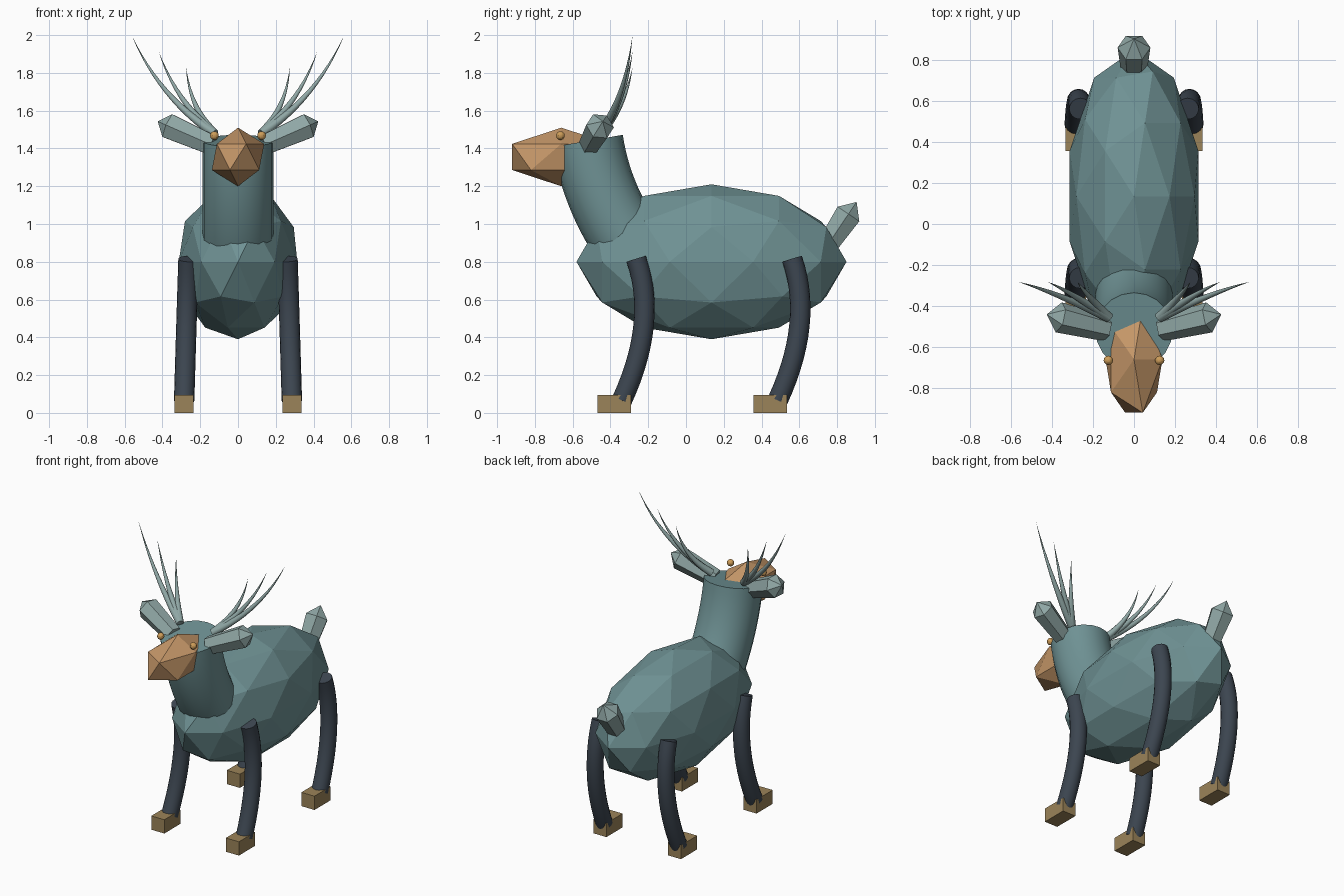
import bpy, bmesh, math
from mathutils import Vector

if "Cube" in bpy.data.objects:
    bpy.data.objects.remove(bpy.data.objects["Cube"])


def material(name, rgb):
    m = bpy.data.materials.new(name)
    m.diffuse_color = (*rgb, 1)
    m.use_nodes = True
    m.node_tree.nodes["Principled BSDF"].inputs["Base Color"].default_value = m.diffuse_color
    return m


TEAL = material("teal", (0.16, 0.29, 0.30))
PALE = material("pale_teal", (0.28, 0.39, 0.38))
DARK = material("dark_slate", (0.045, 0.06, 0.08))
TAN = material("tan", (0.56, 0.31, 0.14))
HOOF = material("hoof_brown", (0.33, 0.23, 0.10))
GOLD = material("gold", (0.62, 0.34, 0.10))


def finish(ob, name, mat, smooth=False):
    ob.name = ob.data.name = name
    ob.data.materials.append(mat)
    if smooth:
        bpy.ops.object.select_all(action='DESELECT')
        ob.select_set(True)
        bpy.context.view_layer.objects.active = ob
        bpy.ops.object.shade_smooth_by_angle(angle=math.radians(40))
    return ob


def ico(name, loc, size, level, mat):
    bpy.ops.mesh.primitive_ico_sphere_add(subdivisions=level, radius=1, location=loc)
    ob = bpy.context.object
    ob.scale = size
    return finish(ob, name, mat)


def bend(a, b, c, n):
    """Points on a quadratic curve from a to c, pulled towards b."""
    a, b, c = Vector(a), Vector(b), Vector(c)
    return [a * (1 - t) ** 2 + b * 2 * t * (1 - t) + c * t * t
            for t in (i / n for i in range(n + 1))]


def tube(name, path, radii, sides, ref, mat, smooth=True):
    """Sweep a polygon along a path; a zero radius makes a point."""
    bm = bmesh.new()
    rings = []
    last = len(path) - 1
    for i, (p, r) in enumerate(zip(path, radii)):
        t = (path[min(i + 1, last)] - path[max(i - 1, 0)]).normalized()
        u = (Vector(ref) - t * t.dot(Vector(ref))).normalized()
        v = t.cross(u)
        rings.append([bm.verts.new(p + r * (u * math.cos(a) + v * math.sin(a)))
                      for a in (k * math.tau / sides for k in range(sides))])
    for lo, hi in zip(rings, rings[1:]):
        for k in range(sides):
            j = (k + 1) % sides
            bm.faces.new((lo[k], lo[j], hi[j], hi[k]))
    for ring, r in ((rings[0], radii[0]), (rings[-1], radii[-1])):
        if r > 0:
            bm.faces.new(ring)
    bmesh.ops.remove_doubles(bm, verts=bm.verts, dist=1e-5)
    bmesh.ops.recalc_face_normals(bm, faces=bm.faces)
    me = bpy.data.meshes.new(name)
    bm.to_mesh(me)
    bm.free()
    ob = bpy.data.objects.new(name, me)
    bpy.context.collection.objects.link(ob)
    return finish(ob, name, mat, smooth)


# Body and head: faceted icospheres
ico("body", (0, 0.135, 0.80), (0.33, 0.715, 0.41), 2, TEAL)
ico("head", (0, -0.66, 1.355), (0.155, 0.306, 0.155), 1, TAN)

# Neck
path = bend((0, -0.26, 0.84), (0, -0.47, 1.115), (0, -0.52, 1.44), 14)
tube("neck", path, [0.188] * len(path), 20, (1, 0, 0), TEAL)

# Tail: six-sided stub with a pointed end
d = Vector((0, 0.56, 0.83))
ring = Vector((0, 0.86, 1.053))
tube("tail", [ring - d * 0.22, ring, ring + d * 0.077], [0.062, 0.08, 0],
     6, (1, 0, 0), PALE, False)

for s, side in ((-1, "left"), (1, "right")):
    # Legs and hooves
    for dy, end in ((0, "front"), (0.825, "back")):
        path = bend((s * 0.262, -0.263 + dy, 0.815), (s * 0.273, -0.148 + dy, 0.48),
                    (s * 0.285, -0.34 + dy, 0.065), 14)
        tube(f"{end}_{side}_leg", path, [0.054] * len(path), 16, (1, 0, 0), DARK)
        bpy.ops.mesh.primitive_cube_add(size=1, location=(s * 0.285, -0.38 + dy, 0.0475))
        hoof = bpy.context.object
        hoof.scale = (0.1, 0.177, 0.095)
        finish(hoof, f"{end}_{side}_hoof", HOOF)

    # Eye
    bpy.ops.mesh.primitive_uv_sphere_add(segments=12, ring_count=8, radius=0.023,
                                         location=(s * 0.125, -0.665, 1.468))
    finish(bpy.context.object, f"{side}_eye", GOLD)

    # Ear: six-sided, widest near the pointed end
    d = Vector((s * 0.89, 0.22, 0.39)).normalized()
    ring = Vector((s * 0.367, -0.455, 1.518))
    tube(f"{side}_ear", [ring - d * 0.26, ring, ring + d * 0.065], [0.06, 0.075, 0],
         6, (0, 1, 0), PALE, False)

    # Antler tines: (pull x, pull z), (tip x, tip z)
    tines = (((0.418, 1.67), (0.563, 2.0)),
             ((0.33, 1.65), (0.42, 1.915)),
             ((0.254, 1.615), (0.275, 1.83)))
    for i, ((bx, bz), (tx, tz)) in enumerate(tines):
        path = bend((s * 0.125, -0.455, 1.48), (s * bx, -0.32, bz), (s * tx, -0.283, tz), 12)
        tube(f"{side}_antler_tine_{i + 1}", path,
             [0.025 * (1 - k / 12) for k in range(13)], 10, (0, 1, 0), PALE)
